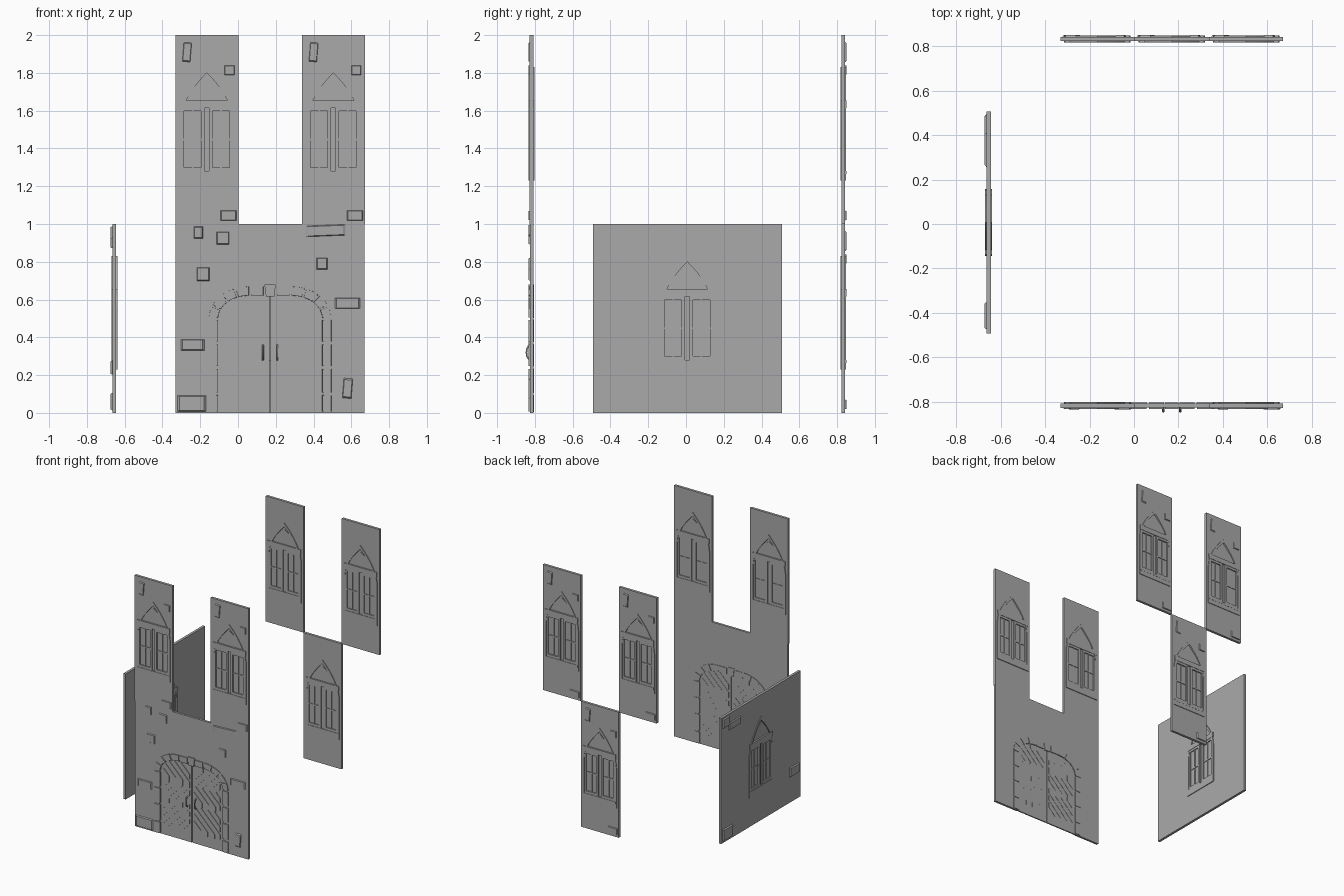
import bpy, bmesh, math
from mathutils import Matrix, Vector

if "Cube" in bpy.data.objects:
    bpy.data.objects.remove(bpy.data.objects["Cube"])

GREY = (0.4, 0.4, 0.4, 1)
stone = bpy.data.materials.new("stone grey")
stone.use_nodes = True
stone.diffuse_color = GREY
stone.node_tree.nodes["Principled BSDF"].inputs["Base Color"].default_value = GREY


def place(x, y, z, turn):
    """Panel frame: local x runs along the panel, local -y points outward."""
    return Matrix.Translation((x, y, z)) @ Matrix.Rotation(math.radians(turn), 4, "Z")


def plate(name, frame, outline, d0, d1, holes=(), shrink=1.0):
    """Flat outline (u, z) with holes, extruded outward from depth d0 to d1."""
    bm = bmesh.new()
    edges = []
    for loop in (outline, *holes):
        vs = [bm.verts.new((u, -d0, z)) for u, z in loop]
        edges += [bm.edges.new((vs[i - 1], vs[i])) for i in range(len(vs))]
    if holes:
        bmesh.ops.triangle_fill(bm, edges=edges, use_beauty=True)
    else:
        bm.faces.new(list(bm.verts))
    ext = bmesh.ops.extrude_face_region(bm, geom=bm.faces[:], use_keep_orig=True)
    top = [g for g in ext["geom"] if isinstance(g, bmesh.types.BMVert)]
    mid = sum((v.co for v in top), Vector()) / len(top)
    for v in top:
        v.co = mid + (v.co - mid) * shrink
        v.co.y = -d1
    bmesh.ops.recalc_face_normals(bm, faces=bm.faces[:])
    me = bpy.data.meshes.new(name)
    bm.to_mesh(me)
    bm.free()
    me.materials.append(stone)
    ob = bpy.data.objects.new(name, me)
    ob.matrix_world = frame
    bpy.context.collection.objects.link(ob)
    return ob


def rect(u0, u1, z0, z1):
    return [(u0, z0), (u1, z0), (u1, z1), (u0, z1)]


def pointed(half, base, spring, apex, steps=8):
    """Pointed arch outline standing on base."""
    right = []
    for i in range(steps + 1):
        t = i / steps
        right.append((half * (1 - t ** 1.6), spring + (apex - spring) * t ** 0.9))
    left = [(-u, z) for u, z in reversed(right[:-1])]
    if base < spring:
        right.insert(0, (half, base))
        left.append((-half, base))
    return right + left


def brick(frame, u, z, w, h, lean=0.0, high=0.027):
    c, s = math.cos(lean), math.sin(lean)
    pts = [(u + a * c - b * s, z + a * s + b * c)
           for a, b in rect(-w / 2, w / 2, -h / 2, h / 2)]
    plate("wall_brick", frame, pts, 0.015, high, shrink=0.82)


def window(frame):
    """Pointed window with two casements and an arched panel above."""
    plate("window_surround", frame, pointed(0.15, 0.23, 0.55, 0.83), -0.006, 0.025,
          [pointed(0.134, 0.27, 0.56, 0.8)])
    plate("window_glass", frame, pointed(0.14, 0.26, 0.56, 0.81), 0.005, 0.013)
    plate("window_transom", frame, rect(-0.145, 0.145, 0.615, 0.655), -0.006, 0.026)
    plate("window_sill", frame, rect(-0.145, 0.145, 0.265, 0.28), -0.006, 0.026)
    plate("arch_panel", frame, pointed(0.1, 0.66, 0.66, 0.775), 0.001, 0.018)
    for s in (-1, 1):
        u0, u1 = sorted((s * 0.012, s * 0.138))
        plate("casement_frame", frame, rect(u0, u1, 0.28, 0.615), -0.003, 0.023,
              [rect(u0 + 0.018, u1 - 0.018, 0.3, 0.597)])
        m = (u0 + u1) / 2
        plate("casement_bar", frame, rect(m - 0.004, m + 0.004, 0.3, 0.597), 0, 0.018)
        plate("casement_crossbar", frame, rect(u0 + 0.018, u1 - 0.018, 0.443, 0.453), 0, 0.018)


def panel(name, frame, half):
    plate(name, frame, rect(-half, half, 0, 1), 0, 0.02, [pointed(0.14, 0.25, 0.55, 0.815)])
    window(frame)


# Tower and rear panels
towers = [place(x, y, 1, turn) for x in (-0.165, 0.505) for y, turn in ((-0.808, 0), (0.823, 180))]
for f in towers + [place(0.17, 0.823, 0, 180)]:
    panel("tower_wall", f, 0.167)
    brick(f, -0.105, 0.91, 0.045, 0.11, -0.08)
    brick(f, 0.12, 0.815, 0.055, 0.055)
    brick(f, 0.115, 0.045, 0.09, 0.055)

# Side wall
side = place(-0.645, 0.007, 0, -90)
panel("side_wall", side, 0.5)
for u, z, w, h in ((-0.33, 0.9, 0.17, 0.06), (-0.44, 0.95, 0.09, 0.08),
                   (0.42, 0.24, 0.13, 0.08), (-0.42, 0.06, 0.14, 0.1)):
    brick(side, u, z, w, h, high=0.029)

# Gate wall with an arched doorway
gate = place(0.17, -0.808, 0, 0)


def arch_point(t, off):
    """Point along the right half of the gate arch, from floor (0) to crown (1)."""
    if t < 0.5:
        return (0.275 + off, t)
    if t < 0.85:
        a = (t - 0.5) / 0.35 * math.pi / 2
        return (0.115 + (0.16 + off) * math.cos(a), 0.5 + (0.12 + off) * math.sin(a))
    return (0.115 * (1 - t) / 0.15, 0.62 + off)


def arch_line(off, start=0.0):
    ts = [0] + [0.5 + 0.35 * i / 8 for i in range(9)]
    right = [arch_point(t, off) for t in ts]
    return right + [(-u, z) for u, z in reversed(right)]


plate("gate_wall", gate, [(0.5, 0), (0.5, 1), (-0.5, 1), (-0.5, 0)]
      + arch_line(0.01)[::-1], 0, 0.018)

# Stones around the arch, paired left and right
cuts = [0, 0.1, 0.24, 0.37, 0.5, 0.59, 0.68, 0.77, 0.86, 0.96]
for a, b in zip(cuts, cuts[1:]):
    a, b = a + 0.005, b - 0.005
    m = (a + b) / 2
    ring = [arch_point(t, 0.05) for t in (a, m, b)] + [arch_point(t, 0) for t in (b, m, a)]
    for s in (-1, 1):
        plate("arch_stone", gate, [(s * u, z) for u, z in ring], -0.004, 0.025, shrink=0.94)
plate("keystone", gate, [(-0.022, 0.615), (0.022, 0.615), (0.03, 0.68), (-0.03, 0.68)], -0.004, 0.026)

# Door leaves, diagonal planks, rails and handles
line = arch_line(0.012)
half_line = line[:len(line) // 2]
for s in (-1, 1):
    leaf = half_line + [(0.003, half_line[-1][1]), (0.003, 0)]
    plate("door_leaf", gate, [(s * u, z) for u, z in leaf], 0.003, 0.013)
    for z0, z1, up in ((0.46, 0.6, 1), (0.32, 0.45, -1), (0.1, 0.28, -1)):
        for k in range(-3, 5):
            lo, hi = (0.02, 0.25)
            start = lo + 0.06 * k
            h = z1 - z0
            ua, ub = max(lo, start), min(hi, start + h)
            if ub - ua < 0.04:
                continue
            za, zb = ((z0 + u - start) if up > 0 else (z1 - u + start) for u in (ua, ub))
            w = 0.019
            strip = [(ua, za - w), (ub, zb - w), (ub, zb + w), (ua, za + w)]
            plate("door_plank", gate, [(s * u, z) for u, z in strip], 0.001, 0.017)

    curve = bpy.data.curves.new("door_handle", "CURVE")
    curve.dimensions = "3D"
    curve.bevel_depth = 0.005
    curve.bevel_resolution = 1
    curve.use_fill_caps = True
    sp = curve.splines.new("POLY")
    sp.points.add(6)
    for i, p in enumerate(sp.points):
        a = math.pi * i / 6
        p.co = (s * 0.038, -0.014 - 0.023 * math.sin(a), 0.32 - 0.04 * math.cos(a), 1)
    curve.materials.append(stone)
    handle = bpy.data.objects.new("door_handle", curve)
    handle.matrix_world = gate
    bpy.context.collection.objects.link(handle)

# Loose bricks on the gate wall
for x, z, w, h, lean in ((-0.21, 0.955, 0.05, 0.065, 0), (-0.08, 0.925, 0.07, 0.07, 0),
                         (0.445, 0.79, 0.06, 0.065, 0), (-0.185, 0.735, 0.07, 0.075, 0),
                         (0.465, 0.965, 0.22, 0.06, 0.04), (0.58, 0.58, 0.14, 0.06, 0),
                         (-0.24, 0.36, 0.13, 0.06, 0), (-0.245, 0.05, 0.16, 0.09, 0),
                         (0.58, 0.13, 0.05, 0.11, -0.08)):
    brick(gate, x - 0.17, z, w, h, lean, 0.026)
